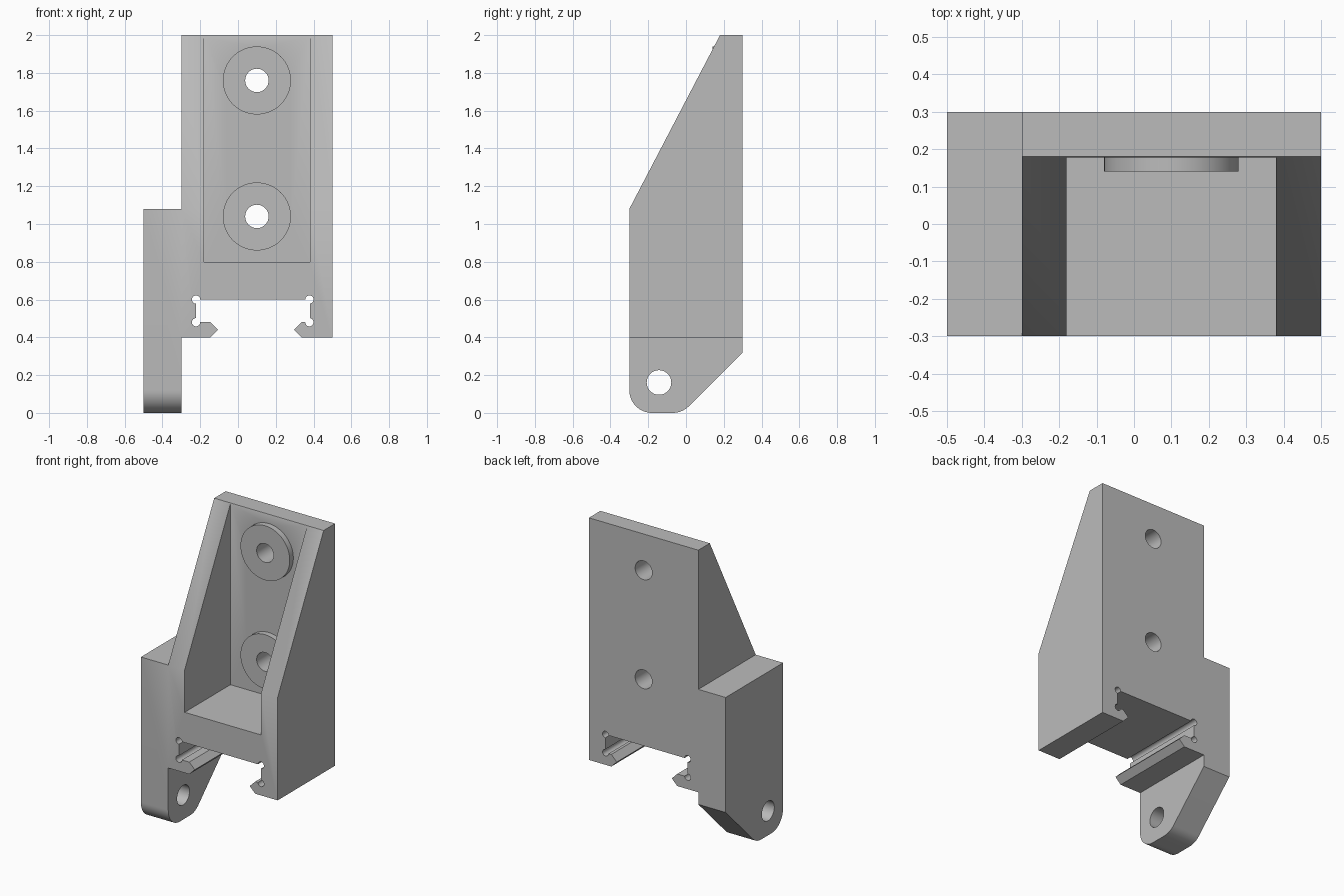
import bpy
import bmesh
from math import sin, cos, pi, radians
from mathutils import Vector

if "Cube" in bpy.data.objects:
    bpy.data.objects.remove(bpy.data.objects["Cube"], do_unlink=True)

grey = bpy.data.materials.new("plain_grey")
grey.use_nodes = True
colour = (0.5, 0.5, 0.5, 1)
grey.diffuse_color = colour
grey.node_tree.nodes["Principled BSDF"].inputs["Base Color"].default_value = colour


def prism(name, outline, axis, start, end):
    """Extrude a closed outline along x (outline is y, z) or y (outline is x, z)."""
    bm = bmesh.new()
    place = (lambda a, b: (start, a, b)) if axis == "x" else (lambda a, b: (a, start, b))
    face = bm.faces.new([bm.verts.new(place(a, b)) for a, b in outline])
    out = bmesh.ops.extrude_face_region(bm, geom=[face])
    move = Vector((end - start, 0, 0)) if axis == "x" else Vector((0, end - start, 0))
    bmesh.ops.translate(bm, vec=move, verts=[v for v in out["geom"] if isinstance(v, bmesh.types.BMVert)])
    bmesh.ops.recalc_face_normals(bm, faces=bm.faces)
    mesh = bpy.data.meshes.new(name)
    bm.to_mesh(mesh)
    bm.free()
    mesh.materials.append(grey)
    obj = bpy.data.objects.new(name, mesh)
    bpy.context.collection.objects.link(obj)
    return obj


def arc(cx, cz, r, a0, a1, n):
    steps = [radians(a0 + (a1 - a0) * i / n) for i in range(n + 1)]
    return [(cx + r * cos(a), cz + r * sin(a)) for a in steps]


def circle(cx, cz, r, n=48):
    return arc(cx, cz, r, 0, 360, n)[:-1]


def combine(target, tool, operation):
    """Apply a boolean and discard the tool."""
    tool.hide_render = True
    mod = target.modifiers.new("cut", "BOOLEAN")
    mod.operation = operation
    mod.solver = "EXACT"
    mod.object = tool
    bpy.context.view_layer.objects.active = target
    bpy.ops.object.modifier_apply(modifier=mod.name)
    bpy.data.objects.remove(tool, do_unlink=True)


# Sloped main body
body = prism("bracket_body", [(-0.3, 0.4), (0.3, 0.4), (0.3, 2), (0.18, 2), (-0.3, 1.08)], "x", -0.3, 0.5)

# Side arm with a rounded, tapered lower end
arm_outline = [(-0.3, 1.08)] + arc(-0.18, 0.12, 0.12, 180, 270, 16)
arm_outline += arc(-0.07, 0.12, 0.12, 270, 315, 8) + [(0.3, 0.32), (0.3, 1.08)]
arm = prism("side_arm", arm_outline, "x", -0.5, -0.3)
combine(arm, prism("pivot_hole", circle(-0.143, 0.161, 0.065), "x", -0.6, -0.2), "DIFFERENCE")
combine(body, arm, "UNION")

# Open pocket between the side walls
pocket = [(-0.18, 0.8), (0.38, 0.8), (0.38, 2.2), (-0.18, 2.2)]
combine(body, prism("pocket", pocket, "y", -0.5, 0.178), "DIFFERENCE")

# Rail slot with two hooked lips
slot = [(-0.222, 0.6), (0.38, 0.6), (0.38, 0.48), (0.336, 0.48), (0.296, 0.44), (0.336, 0.4),
        (0.336, 0.3), (-0.146, 0.3), (-0.146, 0.4), (-0.106, 0.44), (-0.146, 0.48), (-0.222, 0.48)]
combine(body, prism("rail_slot", slot, "y", -0.5, 0.5), "DIFFERENCE")

# Relief holes at the slot corners
for x in (-0.222, 0.378):
    for z in (0.48, 0.6):
        combine(body, prism("corner_relief", circle(x, z, 0.022, 24), "y", -0.5, 0.5), "DIFFERENCE")

# Raised round bosses with screw holes through the back plate
for z in (1.04, 1.76):
    combine(body, prism("boss", circle(0.1, z, 0.18, 64), "y", 0.14, 0.22), "UNION")
    combine(body, prism("screw_hole", circle(0.1, z, 0.062), "y", -0.1, 0.5), "DIFFERENCE")

bpy.ops.object.select_all(action="DESELECT")
body.select_set(True)
bpy.context.view_layer.objects.active = body
bpy.ops.object.shade_smooth_by_angle(angle=radians(30))
